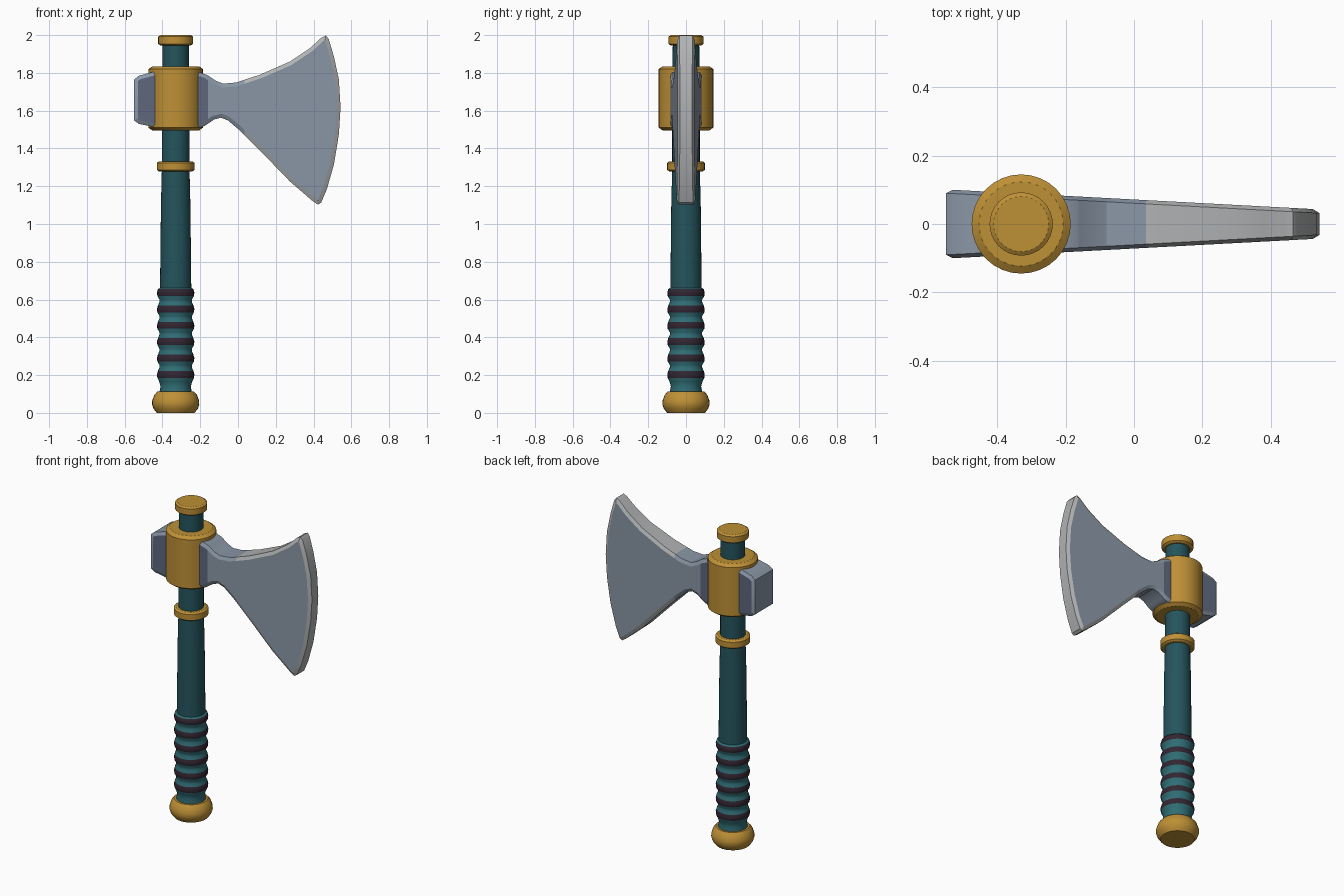
import bpy, bmesh, math
from mathutils import Vector

if "Cube" in bpy.data.objects:
    bpy.data.objects.remove(bpy.data.objects["Cube"])

AX = -0.33  # x position of the handle axis


def material(name, rgb):
    m = bpy.data.materials.new(name)
    lin = [((c / 255 + 0.055) / 1.055) ** 2.4 if c > 10 else c / 3294 for c in rgb]
    m.diffuse_color = (*lin, 1)
    m.use_nodes = True
    m.node_tree.nodes["Principled BSDF"].inputs["Base Color"].default_value = m.diffuse_color
    return m


GOLD = material("gold", (190, 144, 54))
TEAL = material("dark teal", (36, 84, 92))
GRIP = material("light teal", (48, 110, 118))
BAND = material("dark plum", (50, 38, 50))
STEEL = material("steel", (138, 151, 166))
DARK = material("dark steel", (94, 104, 125))
EDGE = material("bright steel", (176, 178, 179))


def finish(name, bm, mats, angle=30):
    bmesh.ops.recalc_face_normals(bm, faces=bm.faces)
    me = bpy.data.meshes.new(name)
    bm.to_mesh(me)
    bm.free()
    ob = bpy.data.objects.new(name, me)
    bpy.context.collection.objects.link(ob)
    for m in mats:
        me.materials.append(m)
    bpy.ops.object.select_all(action='DESELECT')
    ob.select_set(True)
    bpy.context.view_layer.objects.active = ob
    bpy.ops.object.shade_smooth_by_angle(angle=math.radians(angle))
    return ob


def lathe(name, profile, mats, rule=None, n=32, angle=30):
    """Turn (radius, z) points round the handle axis and cap both ends."""
    bm = bmesh.new()
    rings = [[bm.verts.new((AX + r * math.cos(2 * math.pi * i / n),
                            r * math.sin(2 * math.pi * i / n), z))
              for i in range(n)] for r, z in profile]
    for a, b in zip(rings, rings[1:]):
        for i in range(n):
            j = (i + 1) % n
            f = bm.faces.new((a[i], a[j], b[j], b[i]))
            if rule:
                f.material_index = rule(f.calc_center_median().z)
    bm.faces.new(rings[0])
    bm.faces.new(rings[-1])
    return finish(name, bm, mats, angle)


# Handle: shaft, grip with raised dark bands, pommel
lathe("shaft", [(0.083, 0.64), (0.078, 1.1), (0.073, 1.3), (0.073, 1.55), (0.07, 1.96)], [TEAL])
bands = [0.204 + 0.0866 * i for i in range(6)]
grip = [(0.088, 0.10), (0.08, 0.14), (0.087, 0.165)]
for z in bands:
    grip += [(0.097, z - 0.018), (0.099, z), (0.094, z + 0.018)]
    if z != bands[-1]:
        grip += [(0.086, z + 0.036), (0.086, z + 0.05)]
grip.append((0.083, 0.662))
lathe("grip", grip, [GRIP, BAND],
      lambda z: int(any(abs(z - b) < 0.017 for b in bands)), angle=45)
lathe("pommel", [(0.1, 0), (0.117, 0.022), (0.125, 0.045), (0.124, 0.065), (0.113, 0.095),
                 (0.098, 0.112), (0.08, 0.112)], [GOLD], angle=45)


# Gold fittings with chamfered rims
def ring(name, r, z0, z1, c):
    lathe(name, [(r - c, z0), (r, z0 + c * 0.7), (r, z1 - c * 0.7), (r - c, z1)], [GOLD])


ring("shaft_ring", 0.1, 1.278, 1.332, 0.012)
ring("head_collar", 0.145, 1.495, 1.835, 0.022)
ring("top_cap", 0.0925, 1.945, 2.0, 0.012)

# Axe head: outline in x, z, clockwise from the hammer end
outline = [(-.55, 1.548), (-.55, 1.765), (-.525, 1.785), (-.45, 1.805), (-.21, 1.805),
           (-.165, 1.79), (-.12, 1.76), (-.08, 1.743), (-.01, 1.749), (.115, 1.79),
           (.275, 1.86), (.38, 1.93), (.44, 1.985), (.465, 1.998), (.48, 1.98),
           (.508, 1.886), (.534, 1.765), (.543, 1.617), (.534, 1.474), (.508, 1.315),
           (.47, 1.183), (.44, 1.113), (.423, 1.103), (.397, 1.12), (.275, 1.225),
           (.127, 1.378), (.01, 1.495), (-.053, 1.548), (-.09, 1.563), (-.127, 1.553),
           (-.175, 1.52), (-.21, 1.507), (-.45, 1.515), (-.525, 1.53)]
pts = [Vector(p) for p in outline]


def inset(i, d):
    """Move an outline point inward by d along its mitre."""
    p = pts[i]
    a = (p - pts[i - 1]).normalized()
    b = (pts[(i + 1) % len(pts)] - p).normalized()
    na, nb = Vector((a.y, -a.x)), Vector((b.y, -b.x))
    m = (na + nb).normalized()
    return p + m * d / max(m.dot(na), 0.6)


def half(x):
    """Half thickness of the wedge-shaped head."""
    return 0.1 - (x + 0.53) * 0.0534


bm = bmesh.new()
loops = []
for side, inner in ((-1, True), (-1, False), (1, False), (1, True)):
    loop = []
    for i, p in enumerate(pts):
        q = inset(i, 0.02) if inner else p
        y = half(q.x) - (0 if inner else 0.011)
        loop.append(bm.verts.new((q.x, side * y, q.y)))
    loops.append(loop)
n = len(pts)
for a, b in zip(loops, loops[1:]):
    for i in range(n):
        bm.faces.new((a[i], a[(i + 1) % n], b[(i + 1) % n], b[i]))
bm.faces.new(loops[0])
bm.faces.new(loops[-1])

# Cut lines where the head changes colour
for x in (-0.16, 0.035):
    bmesh.ops.bisect_plane(bm, geom=bm.verts[:] + bm.edges[:] + bm.faces[:],
                           plane_co=(x, 0, 0), plane_no=(1, 0, 0))
bm.normal_update()
for f in bm.faces:
    c = f.calc_center_median()
    broad = abs(f.normal.y) > 0.99
    if broad:
        f.material_index = 1 if c.x < -0.16 else 0   # dark cheeks, steel blade
    else:
        f.material_index = 2 if c.x > 0.035 else 0   # bright rim round the blade
finish("axe_head", bm, [STEEL, DARK, EDGE], 25)
